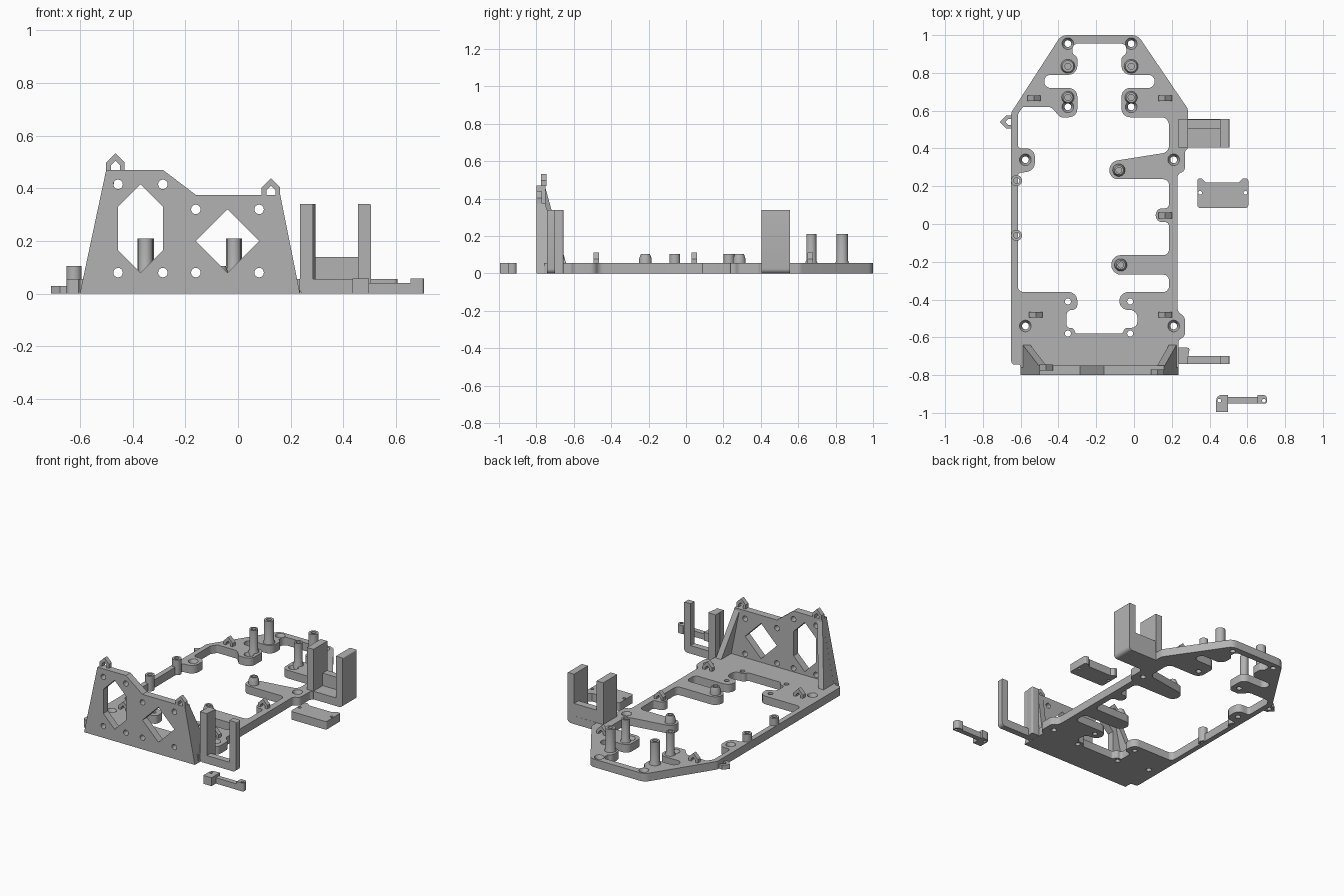
import bpy, bmesh, math
from mathutils import Matrix, Vector

if "Cube" in bpy.data.objects:
    bpy.data.objects.remove(bpy.data.objects["Cube"])

grey = bpy.data.materials.new("plain grey")
grey.diffuse_color = (0.45, 0.45, 0.45, 1)
grey.use_nodes = True
grey.node_tree.nodes["Principled BSDF"].inputs["Base Color"].default_value = grey.diffuse_color
T = 0.055  # base thickness
UP = Matrix.Rotation(math.pi / 2, 4, 'X')  # stands a flat profile up, facing the front


def finish(name, mesh, angle=35):
    mesh.materials.clear()
    mesh.materials.append(grey)
    ob = bpy.data.objects.new(name, mesh)
    bpy.context.collection.objects.link(ob)
    bpy.ops.object.select_all(action='DESELECT')
    ob.select_set(True)
    bpy.context.view_layer.objects.active = ob
    bpy.ops.object.shade_smooth_by_angle(angle=math.radians(angle))
    return ob


def fillet(pts, n=6):
    """Round the corners of (x, y, radius) points."""
    out = []
    for i, p in enumerate(pts):
        c = Vector(p[:2])
        a, b = Vector(pts[i - 1][:2]) - c, Vector(pts[(i + 1) % len(pts)][:2]) - c
        half = a.angle(b) / 2
        r = p[2] if len(p) > 2 else 0
        if r == 0 or half > 1.54:
            out.append(c)
            continue
        t = min(r / math.tan(half), 0.49 * a.length, 0.49 * b.length)
        r = t * math.tan(half)
        u, v = a.normalized(), b.normalized()
        o = c + (u + v).normalized() * (r / math.sin(half))
        s, e = c + u * t - o, c + v * t - o
        sweep = math.atan2(s.x * e.y - s.y * e.x, s.dot(e))
        for k in range(n + 1):
            out.append(o + Matrix.Rotation(sweep * k / n, 2) @ s)
    return out


def circle(x, y, r, n=20):
    return [Vector((x + r * math.cos(k * math.tau / n), y + r * math.sin(k * math.tau / n))) for k in range(n)]


def prism(name, loops, h, mat=Matrix()):
    """Extrude an outline with holes from 0 to h."""
    cu = bpy.data.curves.new(name, 'CURVE')
    cu.dimensions, cu.fill_mode, cu.extrude = '2D', 'BOTH', h / 2
    for loop in loops:
        sp = cu.splines.new('POLY')
        sp.points.add(len(loop) - 1)
        for q, p in zip(sp.points, loop):
            q.co = (p[0], p[1], 0, 1)
        sp.use_cyclic_u = True
    tmp = bpy.data.objects.new(name, cu)
    mesh = bpy.data.meshes.new_from_object(tmp)
    bpy.data.objects.remove(tmp)
    bm = bmesh.new()
    bm.from_mesh(mesh)
    bmesh.ops.remove_doubles(bm, verts=bm.verts, dist=1e-5)
    bmesh.ops.recalc_face_normals(bm, faces=bm.faces)
    bm.transform(mat @ Matrix.Translation((0, 0, h / 2)))
    bm.to_mesh(mesh)
    return finish(name, mesh)


def hull(name, pts):
    bm = bmesh.new()
    for p in pts:
        bm.verts.new(p)
    bmesh.ops.convex_hull(bm, input=bm.verts)
    mesh = bpy.data.meshes.new(name)
    bm.to_mesh(mesh)
    return finish(name, mesh, 10)


def lathe(name, x, y, prof, n=24):
    """Spin a closed (radius, z) profile."""
    bm = bmesh.new()
    rings = [[bm.verts.new((x + r * math.cos(k * math.tau / n), y + r * math.sin(k * math.tau / n), z))
              for k in range(n)] for r, z in prof]
    for i, a in enumerate(rings):
        b = rings[(i + 1) % len(rings)]
        for k in range(n):
            bm.faces.new((a[k], a[(k + 1) % n], b[(k + 1) % n], b[k]))
    bmesh.ops.recalc_face_normals(bm, faces=bm.faces)
    mesh = bpy.data.meshes.new(name)
    bm.to_mesh(mesh)
    return finish(name, mesh)


# Base frame
outer = [(-.385, 1, .06), (.02, 1, .06), (.285, .61, .04), (.285, .4, .02), (.27, .385, .02), (.27, .28, .05),
         (.23, .265, .03), (.23, -.465, .04), (.27, -.49, .05), (.27, -.595, .05), (.235, -.615, .02),
         (.235, -.76), (-.6, -.76), (-.605, -.745), (-.65, -.745, .02), (-.65, .59, .04)]
crown = [(-.39, .565, .02), (-.3, .565, .045), (-.3, .72, .045), (-.475, .72, .034), (-.475, .79, .034),
         (-.3, .79, .05), (-.3, .885, .05), (-.325, .9, .02), (-.325, .955, .03)]
inner = [(-.615, -.36, .03), (-.615, .27, .02), (-.525, .28, .05), (-.525, .4, .05), (-.615, .4, .02),
         (-.615, .58, .02), (-.59, .62, .02), (-.44, .62, .04)] + crown
inner += [(-.366 - x, y, r) for x, y, r in crown[:0:-1]]
inner += [(.185, .565, .04), (.185, .38, .04), (-.13, .33, .05), (-.13, .237, .045), (.185, .237, .03),
          (.185, .083, .02), (.115, .083, .035), (.115, .01, .035), (.185, .01, .02), (.185, -.165, .03),
          (-.12, -.165, .05), (-.12, -.268, .05), (.185, -.268, .03), (.185, -.36, .03), (-.077, -.36, .055),
          (-.077, -.455, .045), (.018, -.455, .04), (.018, -.55, .04), (-.05, -.55, .03), (-.06, -.58, .015),
          (-.31, -.58, .015), (-.32, -.55, .03), (-.357, -.55, .04), (-.357, -.455, .04), (-.3, -.455, .04),
          (-.3, -.36, .05)]
sunk = [(-.35, .955), (-.015, .955), (-.35, .62), (-.015, .62), (-.575, .34), (.21, .34), (-.575, -.54), (.21, -.54)]
plain = [(-.35, -.41), (-.02, -.41), (-.35, -.58), (-.02, -.58)]
holes = [circle(x, y, .032) for x, y in sunk] + [circle(x, y, .016) for x, y in plain]
prism("base_frame", [fillet(outer), fillet(inner)] + holes, T)
for x, y in sunk:  # countersunk seats in the frame holes
    lathe("screw_seat", x, y, [(.0325, 0), (.0325, T - .001), (.031, T - .001), (.018, .03), (.018, 0)])

# Standoff posts
for x in (-.35, -.015):
    for y, r in ((.835, .031), (.67, .027)):
        lathe("tall_post", x, y, [(r + .006, .01), (r + .006, T), (r, .07), (r, .21), (.016, .21), (.016, .01)])
for x, y in ((-.08, .285), (-.07, -.217)):
    lathe("arm_post", x, y, [(.033, .01), (.033, .08), (.024, .105), (.015, .105), (.015, .01)])
for y in (.23, -.06):
    lathe("rail_post", -.622, y, [(.029, .002), (.029, .105), (.015, .105), (.015, .002)])

# Cable loops
arch = [(-.035, 0), (-.035, .03), (0, .065), (.035, .03), (.035, 0), (.017, 0), (.017, .02), (0, .036),
        (-.017, .02), (-.017, 0)]
for x, y, z in ((-.53, .68, .048), (.165, .68, .048), (.165, .06, .048), (-.52, -.465, .048), (.165, -.465, .048),
                (-.465, -.745, .468), (.125, -.77, .373)):
    prism("cable_loop", [arch], .03, Matrix.Translation((x, y, z)) @ UP)
prism("side_loop", [arch], .03, Matrix.Translation((-.645, .54, 0)) @ Matrix.Rotation(math.pi / 2, 4, 'Z'))

# Front panel with its windows, screw holes and end gussets
panel = [(-.6, 0), (-.5, .47), (-.285, .47), (-.16, .375), (.16, .375), (.235, 0)]
hexagon = [(-.455, .165), (-.455, .33), (-.37, .415), (-.285, .33), (-.285, .165), (-.37, .08)]
diamond = [(-.16, .2), (-.04, .32), (.08, .2), (-.04, .08)]
bolts = [(x, z) for x in (-.455, -.285) for z in (.08, .415)] + [(x, z) for x in (-.16, .08) for z in (.08, .32)]
prism("front_panel", [panel, hexagon, diamond] + [circle(x, z, .018) for x, z in bolts], .05,
      Matrix.Translation((0, -.75, 0)) @ UP)
for bottom, top, w, h in ((-.589, -.5, .04, .47), (.225, .16, -.04, .375)):
    hull("panel_gusset", [(x + d, y, z) for d in (0, w)
                          for x, y, z in ((bottom, -.755, .05), (bottom, -.64, .05), (top, -.755, h))])


def box(name, x0, x1, y0, y1, z0, z1):
    return hull(name, [(x, y, z) for x in (x0, x1) for y in (y0, y1) for z in (z0, z1)])


# Rear holder: two walls joined by a floor, with a low back
u_shape = [(.235, 0, .015), (.505, 0, .025), (.505, .34, .006), (.455, .34), (.455, .055), (.285, .055), (.285, .34), (.235, .34)]
prism("rear_holder", [fillet(u_shape)], .15, Matrix.Translation((0, .555, 0)) @ UP)
box("rear_holder_back", .284, .456, .505, .554, .05, .14)

# Front holder: thin u with a deeper inner post
prism("front_holder", [fillet(u_shape)], .042, Matrix.Translation((0, -.7, 0)) @ UP)
prism("front_holder_post", [fillet([(.236, -.72), (.284, -.72), (.295, -.655, .01), (.236, -.655)])], .34)

# Loose rear cap: slab with a shallow notch and two screw holes
cap = [(.335, .085, .015), (.605, .085, .015), (.605, .24, .01), (.575, .24), (.555, .22), (.38, .22), (.36, .24), (.335, .24, .01)]
prism("rear_cap", [fillet(cap), circle(.35, .165, .01, 12), circle(.59, .165, .01, 12)], T)

# Loose front cap: thin bar with thicker ends
prism("front_cap_block", [fillet([(.435, -.995), (.497, -.995), (.497, -.905), (.435, -.905, .03)]),
                          circle(.452, -.935, .01, 12)], .057)
prism("front_cap_end", [fillet([(.655, -.95), (.705, -.95, .01), (.705, -.905, .03), (.655, -.905)]),
                        circle(.688, -.935, .01, 12)], .057)
box("front_cap_bar", .49, .66, -.949, -.915, 0, .04)
